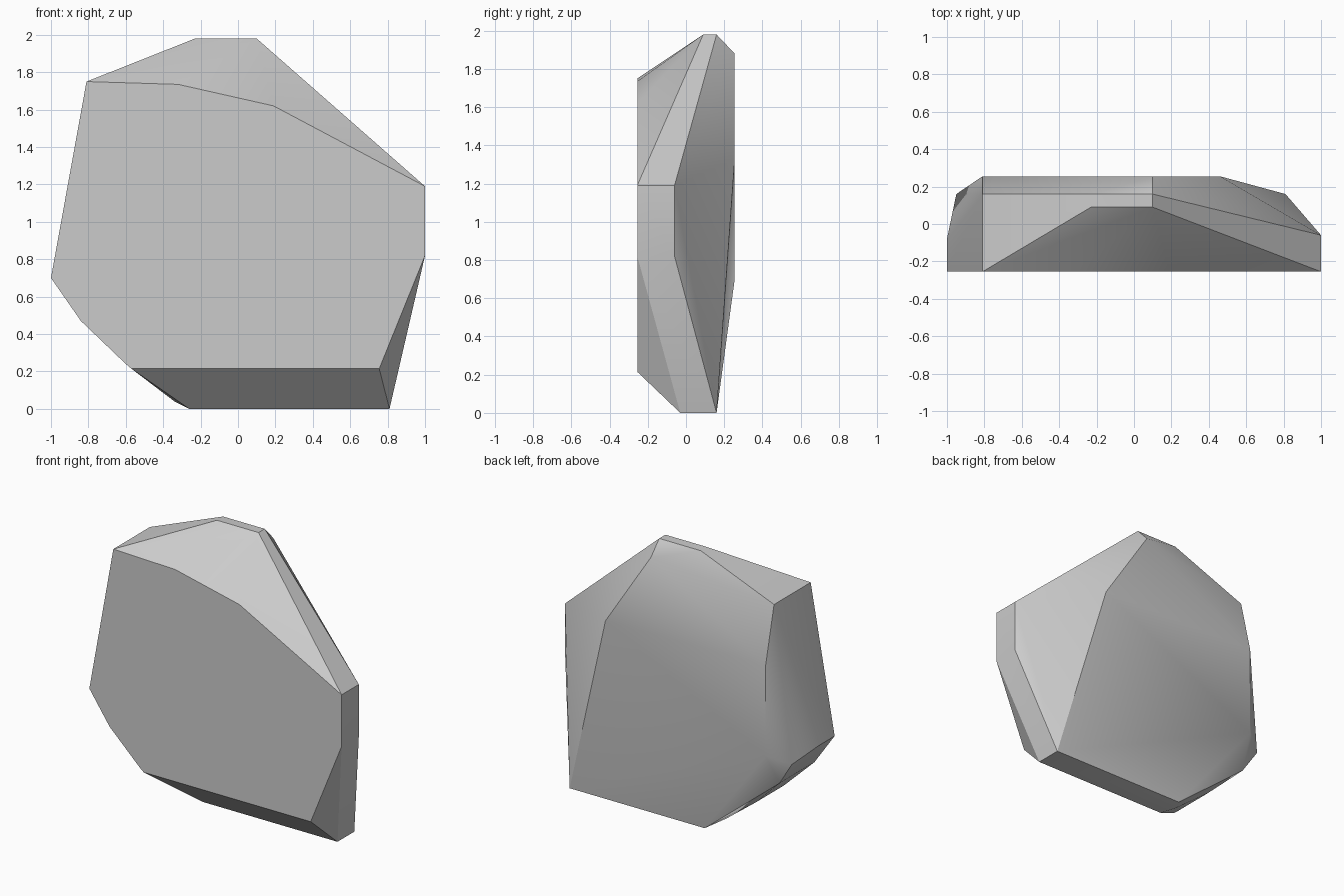
import bpy
import bmesh
import math

cube = bpy.data.objects.get("Cube")
if cube:
    bpy.data.objects.remove(cube, do_unlink=True)

FRONT, REAR, BACK = -0.255, 0.16, 0.255


def stone_material(name, value):
    material = bpy.data.materials.new(name)
    material.use_nodes = True
    colour = (value, value, value, 1.0)
    material.diffuse_color = colour
    shader = material.node_tree.nodes["Principled BSDF"]
    shader.inputs["Base Color"].default_value = colour
    shader.inputs["Roughness"].default_value = 0.9
    return material


def at_depth(depth, outline):
    """Place an (x, z) outline at one depth."""
    return [(x, depth, z) for x, z in outline]


# Flat front face
corners = at_depth(FRONT, [
    (-0.81, 1.75), (-0.32, 1.735), (0.19, 1.62), (1, 1.19), (1, 0.82),
    (0.755, 0.215), (-0.57, 0.215), (-0.6, 0.24), (-0.84, 0.47), (-1, 0.7)])

# Front edges of the flat top and base, and the two side ridges
corners += at_depth(0.09, [(-0.23, 1.98), (0.1, 1.98)])
corners += at_depth(-0.03, [(-0.26, 0), (0.81, 0)])
corners += at_depth(-0.06, [(1, 1.19), (1, 0.82)])
corners += at_depth(-0.08, [(-1, 0.7)])

# Rounded lower corner
corners += [(-0.34, 0.03, 0.04), (-0.6, 0.06, 0.24), (-0.84, 0.14, 0.47)]

# Rear ridge around the sloping back
corners += at_depth(REAR, [
    (-0.81, 1.75), (-0.23, 1.98), (0.1, 1.98), (0.81, 0), (-0.26, 0), (-0.95, 0.64)])

# Flat middle of the back
corners += at_depth(BACK, [(-0.81, 1.35), (0.1, 1.88), (0.46, 1.33), (-0.81, 0.7)])

# Wrap the outlines in one convex boulder
bm = bmesh.new()
for corner in corners:
    bm.verts.new(corner)
hull = bmesh.ops.convex_hull(bm, input=bm.verts[:])
loose = [v for v in bm.verts if not v.link_faces]
bmesh.ops.delete(bm, geom=loose, context="VERTS")
bmesh.ops.dissolve_limit(bm, angle_limit=math.radians(1.5),
                         verts=bm.verts[:], edges=bm.edges[:])
bmesh.ops.recalc_face_normals(bm, faces=bm.faces[:])

mesh = bpy.data.meshes.new("boulder")
bm.to_mesh(mesh)
bm.free()
mesh.materials.append(stone_material("grey_stone", 0.6))
boulder = bpy.data.objects.new("boulder", mesh)
bpy.context.collection.objects.link(boulder)

# Soft back, crisp outer edges
bpy.context.view_layer.objects.active = boulder
boulder.select_set(True)
bpy.ops.object.shade_smooth_by_angle(angle=math.radians(30))
